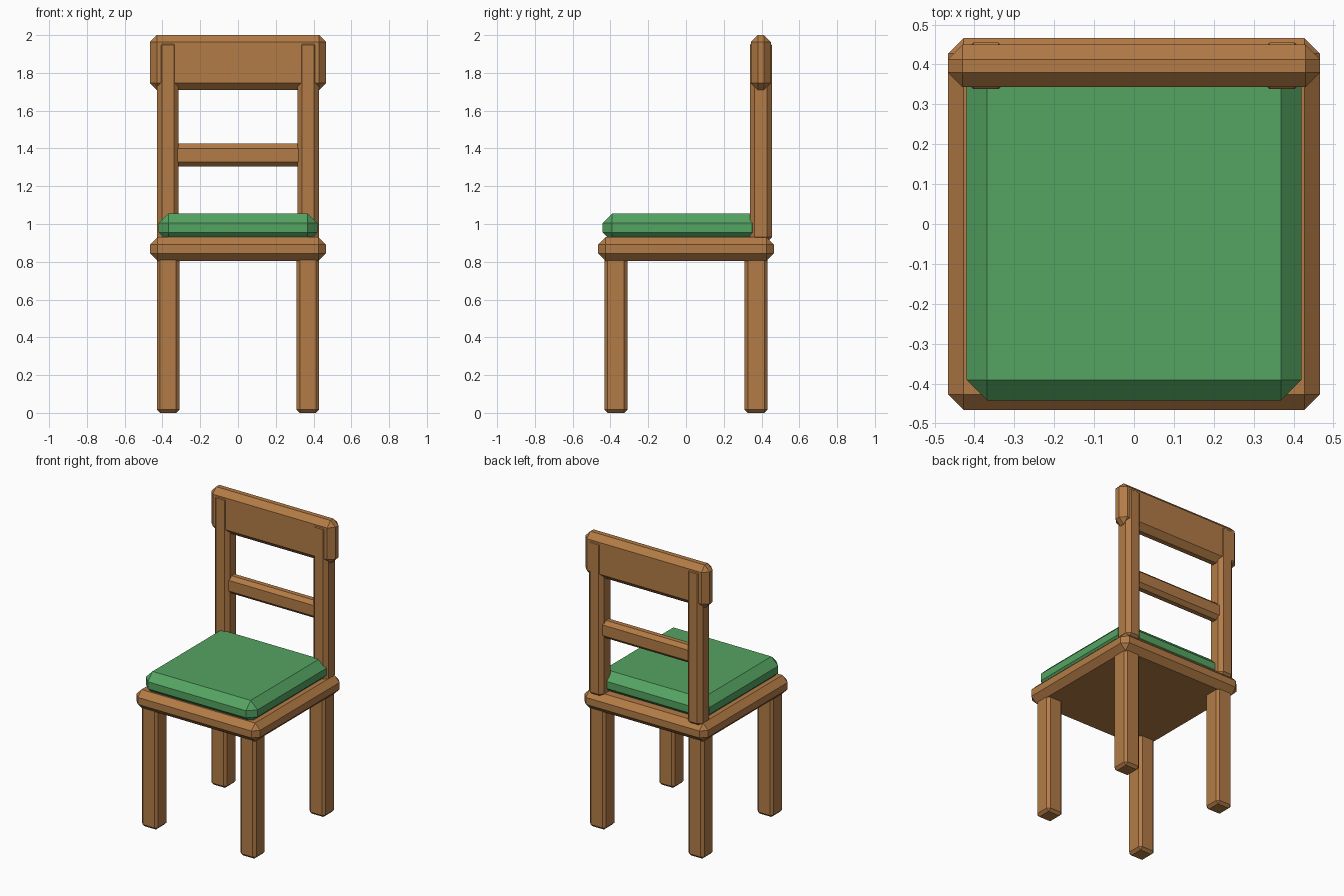
import bpy

# Remove the default cube
if "Cube" in bpy.data.objects:
    bpy.data.objects.remove(bpy.data.objects["Cube"], do_unlink=True)


def make_material(name, rgb):
    mat = bpy.data.materials.new(name)
    mat.use_nodes = True
    mat.diffuse_color = (*rgb, 1)
    bsdf = next(n for n in mat.node_tree.nodes if n.type == 'BSDF_PRINCIPLED')
    bsdf.inputs["Base Color"].default_value = (*rgb, 1)
    return mat


wood = make_material("brown wood", (0.45, 0.2, 0.062))
fabric = make_material("green fabric", (0.09, 0.37, 0.12))


def block(name, x, y, z, bevel, mat):
    """Box spanning the given (min, max) ranges, with chamfered edges."""
    spans = (x, y, z)
    bpy.ops.mesh.primitive_cube_add(size=1, location=[(a + b) / 2 for a, b in spans])
    obj = bpy.context.object
    obj.name = name
    for v in obj.data.vertices:
        for i, (a, b) in enumerate(spans):
            v.co[i] *= b - a
    mod = obj.modifiers.new("chamfer", 'BEVEL')
    mod.width = bevel
    mod.segments = 1
    mod.limit_method = 'NONE'
    obj.data.materials.append(mat)
    return obj


# Seat board and cushion
block("seat", (-0.466, 0.466), (-0.466, 0.466), (0.805, 0.93), 0.039, wood)
block("cushion", (-0.42, 0.42), (-0.442, 0.4), (0.905, 1.055), 0.051, fabric)

# Legs and back posts, mirrored left and right
for side, s in (("left", 1), ("right", -1)):
    leg_x = sorted((s * 0.31, s * 0.43))
    for end, leg_y in (("front", (-0.432, -0.31)), ("back", (0.31, 0.432))):
        block(f"{end}_{side}_leg", leg_x, leg_y, (0, 0.83), 0.017, wood)
    post_x = sorted((s * 0.315, s * 0.428))
    block(f"{side}_back_post", post_x, (0.338, 0.455), (0.905, 1.972), 0.025, wood)

# Backrest rails
block("top_rail", (-0.467, 0.467), (0.343, 0.45), (1.71, 2.0), 0.037, wood)
block("cross_rail", (-0.36, 0.36), (0.357, 0.437), (1.305, 1.425), 0.024, wood)
